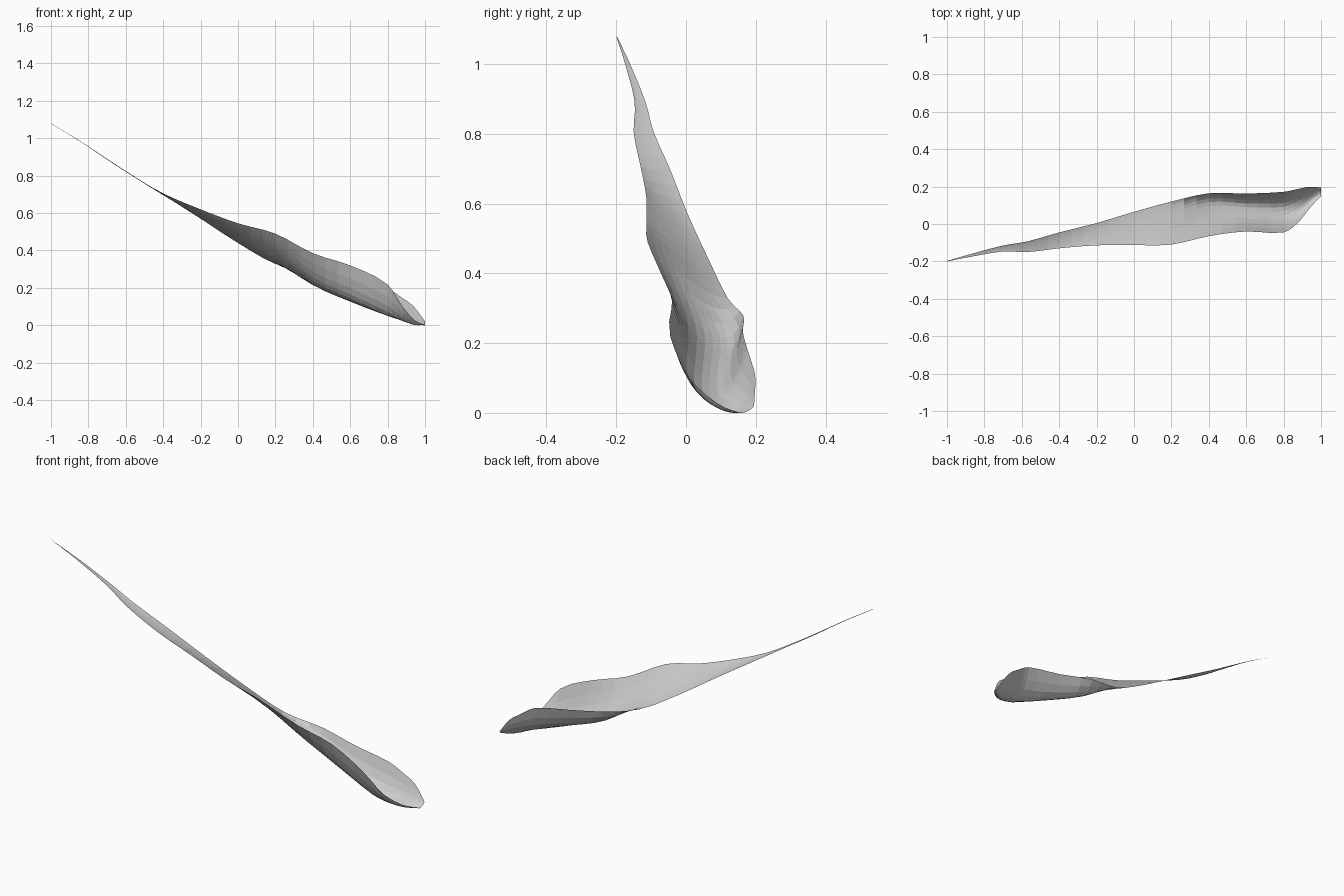
import bpy
import bmesh
from mathutils import Vector

if "Cube" in bpy.data.objects:
    bpy.data.objects.remove(bpy.data.objects["Cube"], do_unlink=True)


def make_material(name, colour):
    material = bpy.data.materials.new(name)
    material.use_nodes = True
    material.diffuse_color = colour
    material.node_tree.nodes["Principled BSDF"].inputs["Base Color"].default_value = colour
    return material


# Stations along the leaf: x, then y and z of front edge, midrib and back edge
STATIONS = [
    (-1.0, -.2, 1.08, -.199, 1.079, -.197, 1.078),
    (-.86, -.173, .995, -.165, .994, -.157, .993),
    (-.7, -.147, .89, -.132, .886, -.115, .888),
    (-.57, -.15, .805, -.12, .802, -.093, .806),
    (-.4, -.13, .705, -.088, .697, -.045, .697),
    (-.2, -.114, .62, -.056, .588, .005, .57),
    (0, -.113, .545, -.024, .485, .065, .44),
    (.2, -.11, .49, .015, .375, .12, .328),
    (.4, -.065, .385, .075, .224, .164, .28),
    (.6, -.04, .32, .07, .132, .163, .235),
    (.8, -.045, .218, .07, .05, .172, .195),
    (.88, .01, .1, .105, .025, .188, .145),
    (.94, .085, .03, .145, .01, .199, .1),
    (1.0, .15, 0, .175, .004, .195, .02),
]
STEPS = 3
ACROSS = 10
FULLNESS = 2.4


def smooth_stations(rows):
    """Pass a smooth curve through the stations."""
    rows = [Vector(r) for r in rows]
    result = []
    for i in range(len(rows) - 1):
        a, b = rows[i], rows[i + 1]
        before, after = rows[max(i - 1, 0)], rows[min(i + 2, len(rows) - 1)]
        width = b[0] - a[0]
        slope_a = (b - before) * (width / (b[0] - before[0]))
        slope_b = (after - a) * (width / (after[0] - a[0]))
        for k in range(STEPS):
            t = k / STEPS
            u = 1 - t
            result.append(a * (u * u * (1 + 2 * t)) + slope_a * (t * u * u)
                          + b * (t * t * (3 - 2 * t)) - slope_b * (t * t * u))
    result.append(rows[-1])
    return result


def cross_section(row):
    """Sweep from front edge through the midrib to the back edge."""
    x = row[0]
    front, middle, back = (Vector((x, row[i], row[i + 1])) for i in (1, 3, 5))
    chord, sag = (back - front) / 2, (front + back) / 2 - middle
    points = []
    for k in range(ACROSS + 1):
        t = 2 * k / ACROSS - 1
        point = middle + chord * t + sag * abs(t) ** FULLNESS
        point.z = max(point.z, 0)
        points.append(point)
    return points


# Curled leaf blade: flat, twisted tip opening into a trough
bm = bmesh.new()
grid = [[bm.verts.new(p) for p in cross_section(row)] for row in smooth_stations(STATIONS)]
for lower, upper in zip(grid, grid[1:]):
    for k in range(ACROSS):
        bm.faces.new((lower[k], upper[k], upper[k + 1], lower[k + 1]))

mesh = bpy.data.meshes.new("leaf_blade")
bm.to_mesh(mesh)
bm.free()
mesh.materials.append(make_material("pale grey", (.62, .62, .62, 1)))
leaf = bpy.data.objects.new("leaf_blade", mesh)
bpy.context.collection.objects.link(leaf)
